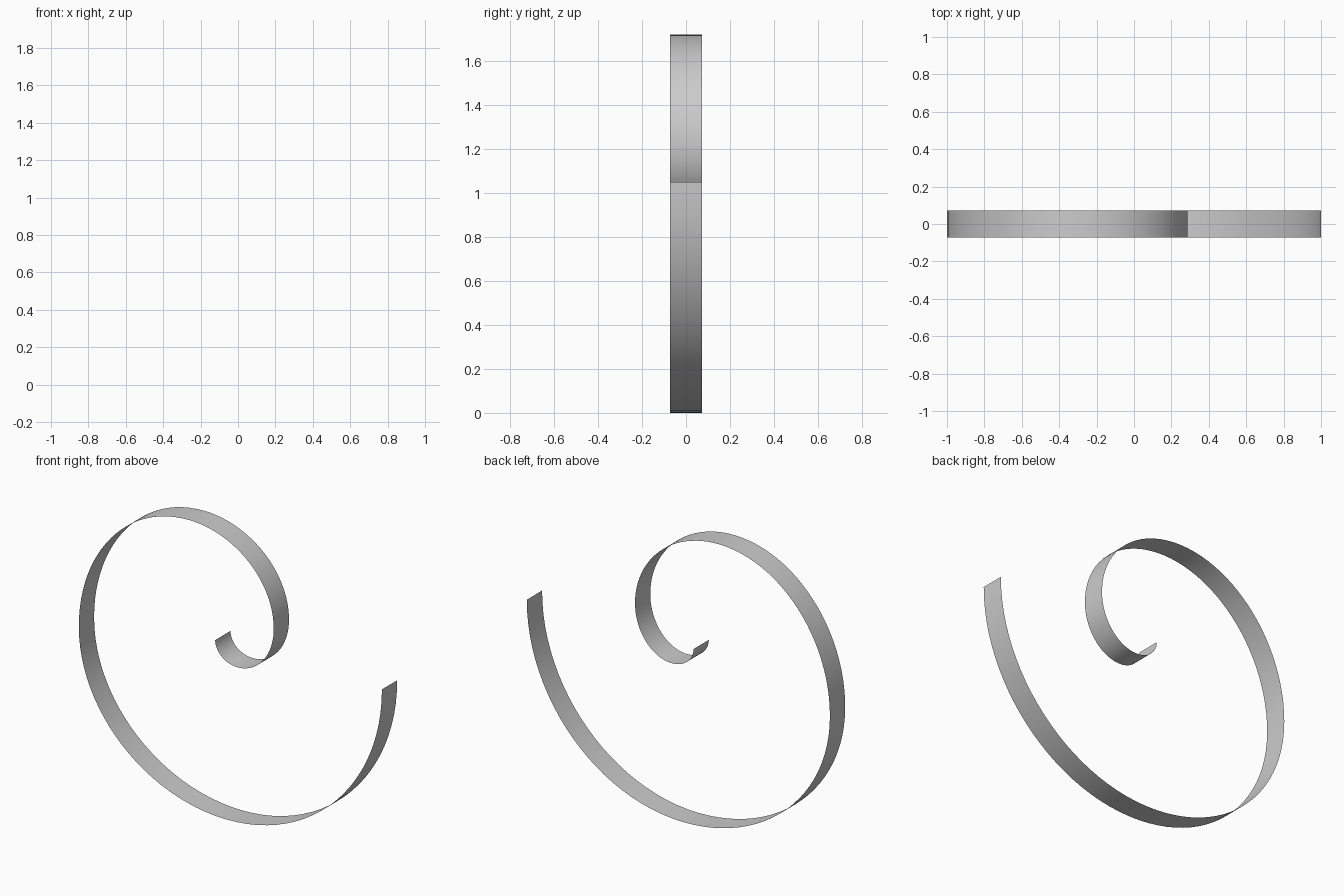
import bpy, math

if "Cube" in bpy.data.objects:
    bpy.data.objects.remove(bpy.data.objects["Cube"])

# Spiral path: extreme points (x, z), each joined by a quarter-ellipse
points = [(1.0, 1.05), (-0.03, 0.0), (-1.0, 0.89), (-0.27, 1.72),
          (0.286, 1.22), (0.045, 0.927), (-0.1, 1.05)]
K = 0.5523
HALF_WIDTH = 0.072

curve = bpy.data.curves.new("scroll_ribbon", "CURVE")
curve.dimensions = "3D"
curve.resolution_u = 24
curve.extrude = HALF_WIDTH
spline = curve.splines.new("BEZIER")
spline.bezier_points.add(len(points) - 1)


def handle(i, j):
    """Handle at point i toward point j; even points run vertically, odd ones horizontally."""
    x, z = points[i]
    if not 0 <= j < len(points):
        return (x, z, 0)
    dx, dz = points[j][0] - x, points[j][1] - z
    return (x, z + K * dz, 0) if i % 2 == 0 else (x + K * dx, z, 0)


for i, bp in enumerate(spline.bezier_points):
    bp.handle_left_type = bp.handle_right_type = "FREE"
    bp.co = (*points[i], 0)
    bp.handle_left = handle(i, i - 1)
    bp.handle_right = handle(i, i + 1)

# Keep the ribbon width along y for the whole length
curve.twist_mode = "Z_UP"

# Stand the ribbon upright and turn it into a smooth mesh strip
ribbon = bpy.data.objects.new("scroll_ribbon", curve)
bpy.context.collection.objects.link(ribbon)
ribbon.rotation_euler.x = math.pi / 2
bpy.context.view_layer.objects.active = ribbon
ribbon.select_set(True)
bpy.ops.object.convert(target="MESH")
bpy.ops.object.transform_apply(location=False, rotation=True, scale=False)
bpy.ops.object.shade_smooth()
